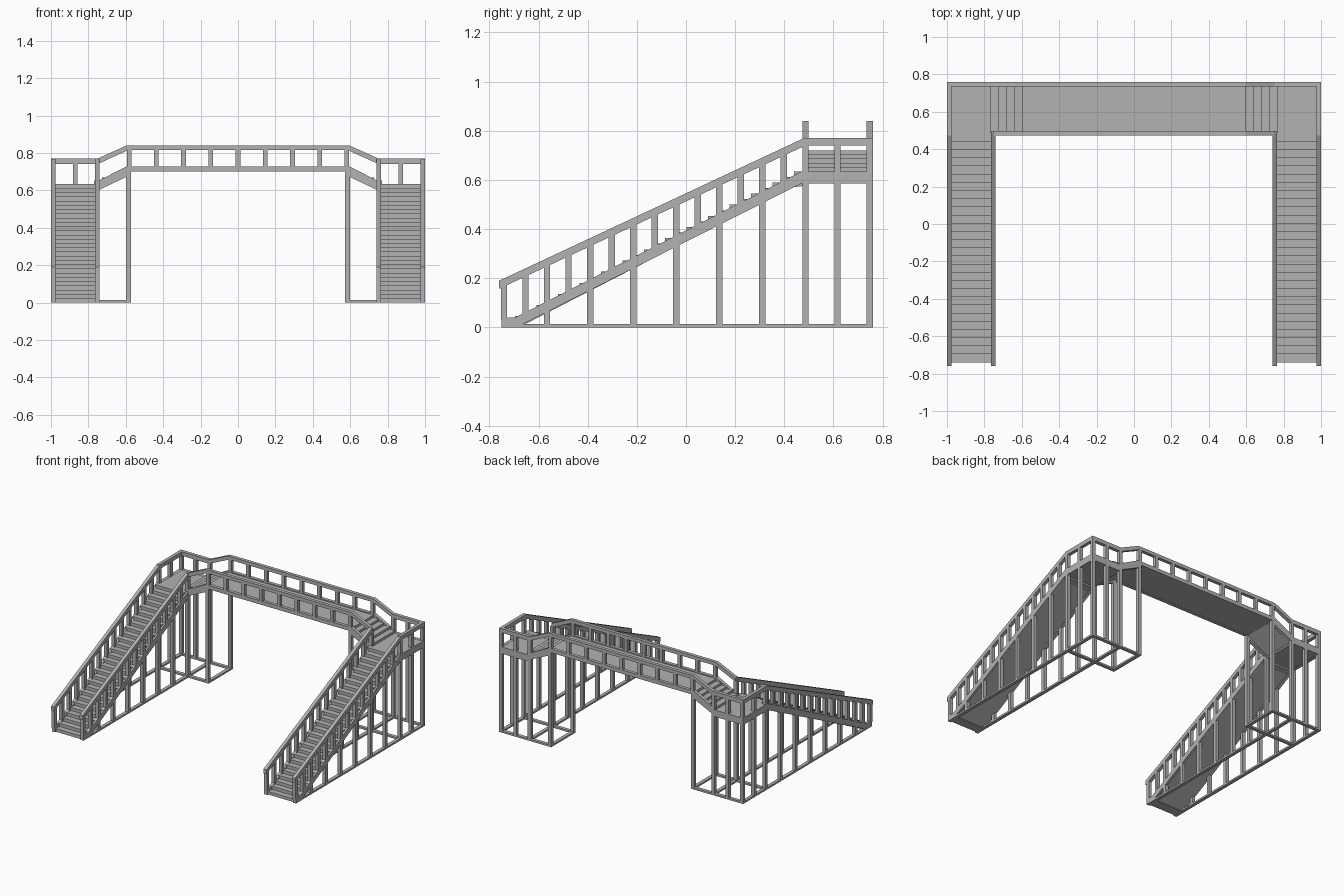
import bpy, bmesh

cube = bpy.data.objects.get("Cube")
if cube:
    bpy.data.objects.remove(cube, do_unlink=True)

grey = bpy.data.materials.new("plain grey")
grey.use_nodes = True
colour = (0.45, 0.45, 0.45, 1)
grey.diffuse_color = colour
grey.node_tree.nodes["Principled BSDF"].inputs["Base Color"].default_value = colour


def prism(profile, axis, a, b):
    """Profile in the plane across the axis, extruded from a to b."""
    return profile, axis, a, b


def box(x0, x1, y0, y1, z0, z1):
    return prism([(x0, y0), (x1, y0), (x1, y1), (x0, y1)], "z", z0, z1)


def band(p, q, depth):
    """Sloping beam profile with its top edge from p to q and upright ends."""
    return [p, q, (q[0], q[1] - depth), (p[0], p[1] - depth)]


def part(name, solids, mirror=True):
    bm = bmesh.new()
    for profile, axis, a, b in solids:
        rings = []
        for t in (a, b):
            place = {"x": lambda u, v: (t, u, v),
                     "y": lambda u, v: (u, t, v),
                     "z": lambda u, v: (u, v, t)}[axis]
            rings.append([bm.verts.new(place(u, v)) for u, v in profile])
        low, high = rings
        bm.faces.new(low)
        bm.faces.new(high[::-1])
        for i in range(len(low)):
            j = (i + 1) % len(low)
            bm.faces.new((low[i], high[i], high[j], low[j]))
    bmesh.ops.recalc_face_normals(bm, faces=bm.faces)
    mesh = bpy.data.meshes.new(name)
    bm.to_mesh(mesh)
    bm.free()
    mesh.materials.append(grey)
    obj = bpy.data.objects.new(name, mesh)
    bpy.context.collection.objects.link(obj)
    if mirror:
        obj.modifiers.new("mirror", "MIRROR")
    return obj


# Main measures
W = 0.025                      # bar width
H = W / 2
OUT, INN, LEG = 0.9875, 0.7525, 0.585   # bar centre lines in x
FRONT, BACK = 0.4855, 0.7475            # bar centre lines in y
FOOT = -0.74
DECK, BRIDGE = 0.635, 0.72     # walking heights


def rail_z(y):
    return 0.19 + 0.468 * (y + 0.76)


def stringer_z(y):
    return max(0.04, 0.04 + 0.51 * (y + 0.695))


def post(x, y, z0, z1):
    return box(x - H, x + H, y - H, y + H, z0, z1)


# Stair flight with solid sloping underside
steps, run, rise = 27, 1.18 / 27, DECK / 28
profile = [(FOOT, 0)]
for i in range(steps):
    y = FOOT + i * run
    profile += [(y, rise * (i + 1)), (y + run, rise * (i + 1))]
profile += [(0.44, DECK), (0.48, DECK), (0.48, 0.575), (0.43, 0.57), (-0.67, 0.005), (-0.67, 0)]
part("stair_flight", [prism(profile, "x", INN, OUT)])

# Stringers, handrails and balusters on both sides of each flight
stringers, rails, balusters, legs = [], [], [], []
pitch = (FRONT + 0.74) / 14
for x in (INN, OUT):
    a, b = x - H, x + H
    stringers.append(prism([(-0.75, 0), (-0.75, 0.04), (-0.695, 0.04), (0.475, stringer_z(0.475)),
                            (0.475, 0.588), (-0.68, 0.005), (-0.68, 0)], "x", a, b))
    rails.append(prism(band((-0.76, rail_z(-0.76)), (0.48, 0.77), 0.033), "x", a, b))
    for i in range(14):
        y = FOOT + i * pitch
        balusters.append(prism([(y - H, stringer_z(y - H) - 0.01), (y + H, stringer_z(y + H) - 0.01),
                                (y + H, rail_z(y + H) - 0.02), (y - H, rail_z(y - H) - 0.02)], "x", a, b))
        if i and i % 2 == 0:
            legs.append(post(x, y, 0, stringer_z(y) - 0.04))
part("stair_stringers", stringers)
part("stair_handrails", rails)
part("stair_balusters", balusters)
part("stair_legs", legs)

# Corner landings
part("landing_floor", [box(INN, OUT, 0.44, BACK, 0.587, DECK - 0.001)])
part("landing_edges", [
    box(OUT - H, OUT + H, 0.473, 0.76, 0.585, DECK),
    box(INN - H, OUT + H, BACK - H, 0.76, 0.585, DECK),
    box(INN - H, INN + H, 0.473, 0.498, 0.585, DECK)])
part("landing_handrails", [
    box(OUT - H, OUT + H, 0.473, 0.76, 0.74, 0.77),
    box(INN - H, OUT + H, BACK - H, 0.76, 0.74, 0.77)])
MID_X, MID_Y = (OUT + INN) / 2, (FRONT + BACK) / 2
part("landing_posts", [post(x, y, 0, 0.745) for x, y in (
    (OUT, FRONT), (OUT, MID_Y), (OUT, BACK), (MID_X, BACK), (INN, BACK), (INN, FRONT))])

# Short steps from landing to bridge
tread, lift = 0.175 / 4, (BRIDGE - DECK) / 5
profile = [(0.77, 0.59), (0.77, DECK)]
for i in range(4):
    x = 0.77 - i * tread
    z = DECK + lift * (i + 1)
    profile += [(x, z), (x - tread, z)]
profile += [(0.595, BRIDGE), (0.58, BRIDGE), (0.58, 0.7), (0.74, 0.605)]
part("bridge_steps", [prism(profile, "y", FRONT, BACK)])

# Bridge floor, edges, handrails and balusters
part("bridge_floor", [box(-0.59, 0.59, FRONT, BACK, 0.701, BRIDGE)], False)
edges, rails, posts, ramps = [], [], [], []
for y in (FRONT, BACK):
    a, b = y - H, y + H
    edges.append(box(-0.595, 0.595, a, b, 0.7, 0.728))
    rails.append(box(-0.597, 0.597, a, b, 0.815, 0.84))
    posts += [post(i * 0.1455, y, 0.715, 0.82) for i in range(-4, 5)]
    ramps.append(prism([(0.745, 0.652), (0.597, 0.728), (0.575, 0.728), (0.575, 0.69), (0.597, 0.672),
                        (0.745, 0.602)], "y", a, b))
    ramps.append(prism(band((0.755, 0.768), (0.597, 0.84), 0.029), "y", a, b))
part("bridge_edges", edges, False)
part("bridge_handrails", rails, False)
part("bridge_balusters", posts, False)
part("bridge_step_rails", ramps)
part("bridge_legs", [post(LEG, y, 0, 0.71) for y in (FRONT, BACK)])

# Ground frame tying the legs together
B = 0.013
part("ground_frame",
     [box(x - H, x + H, -0.75, 0.76, 0, B) for x in (INN, OUT)]
     + [box(LEG - H, OUT + H, y - H, y + H, 0, B) for y in (FRONT, BACK)]
     + [box(LEG - H, LEG + H, FRONT, BACK, 0, B)])
